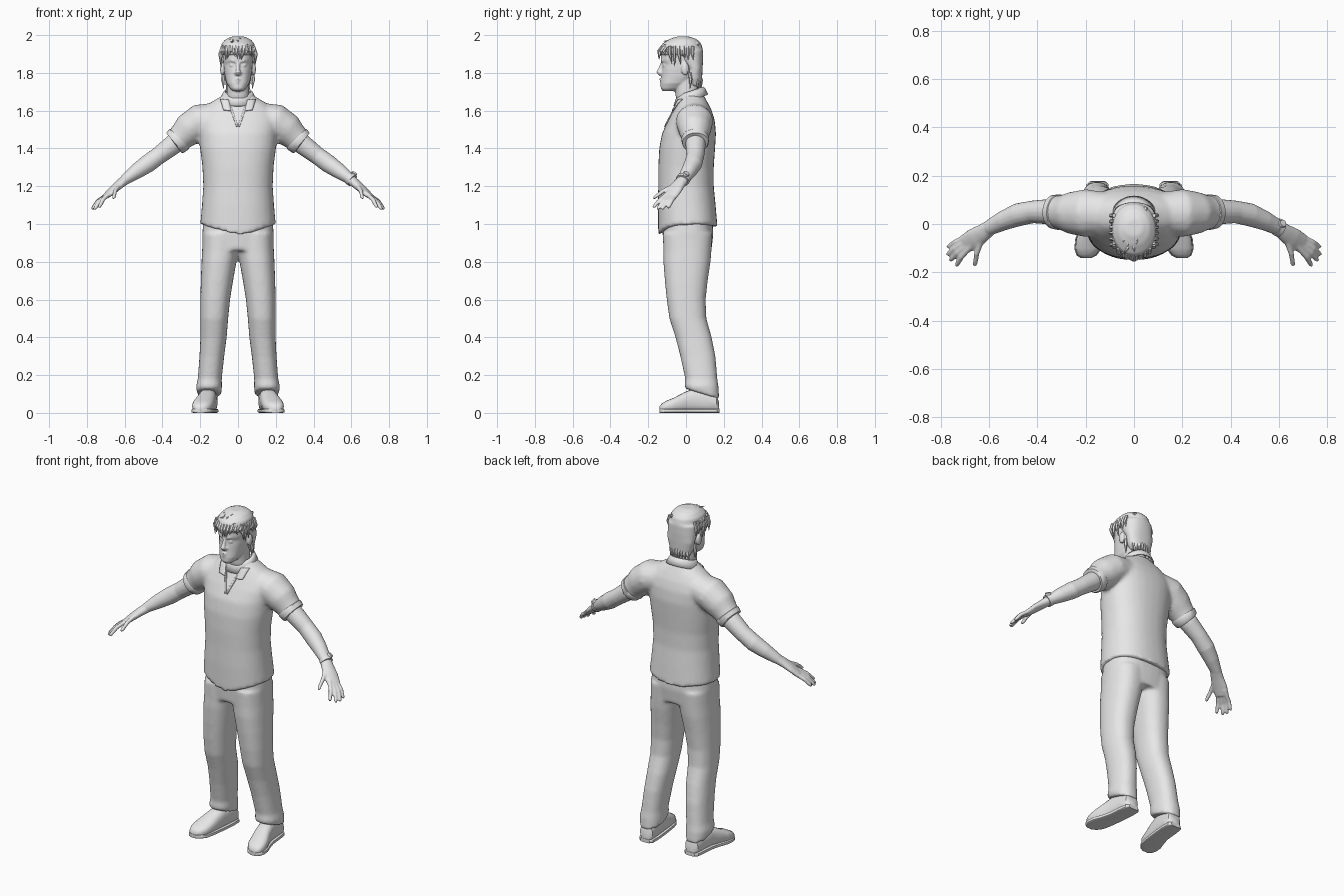
import bpy, bmesh, math, random
from mathutils import Vector
from mathutils.bvhtree import BVHTree

random.seed(4)
cube = bpy.data.objects.get("Cube")
if cube:
    bpy.data.objects.remove(cube, do_unlink=True)

grey = bpy.data.materials.new("plain_grey")
grey.use_nodes = True
grey.diffuse_color = (0.8, 0.8, 0.8, 1)
grey.node_tree.nodes["Principled BSDF"].inputs["Base Color"].default_value = (0.8, 0.8, 0.8, 1)


def oval(center, u, v, power=2.0, n=24):
    """Closed superellipse of points around a centre."""
    pts = []
    for i in range(n):
        c, s = math.cos(math.tau * i / n), math.sin(math.tau * i / n)
        c = math.copysign(abs(c) ** (2 / power), c)
        s = math.copysign(abs(s) ** (2 / power), s)
        pts.append(center + u * c + v * s)
    return pts


def loft(bm, rings, caps=True):
    rows = [[bm.verts.new(p) for p in ring] for ring in rings]
    n = len(rows[0])
    faces = [bm.faces.new((a[i], a[(i + 1) % n], b[(i + 1) % n], b[i]))
             for a, b in zip(rows, rows[1:]) for i in range(n)]
    if caps:
        faces += [bm.faces.new(rows[0]), bm.faces.new(rows[-1])]
    bmesh.ops.recalc_face_normals(bm, faces=faces)


def stack(bm, levels, cx=0, power=2.3, hem=None):
    """Horizontal sections: height, front y, back y, half width (and own x)."""
    rings = []
    for z, front, back, hx, *own in levels:
        c = Vector((own[0] if own else cx, (front + back) / 2, z))
        rings.append(oval(c, Vector((hx, 0, 0)), Vector((0, (back - front) / 2, 0)), power, 32))
    if hem:
        for p in rings[0]:
            p.z = hem(p)
    loft(bm, rings)


def tube(bm, path, wide=(0, 1, 0), axis=None, power=2.0, n=16):
    """Sections along a path of x, y, z, radius, second radius."""
    pts = [Vector(p[:3]) for p in path]
    rings = []
    for i, p in enumerate(path):
        t = Vector(axis) if axis else pts[min(i + 1, len(pts) - 1)] - pts[max(i - 1, 0)]
        t.normalize()
        u = Vector(wide)
        u = (u - t * u.dot(t)).normalized()
        rings.append(oval(pts[i], u * p[3], t.cross(u) * p[-1], power, n))
    loft(bm, rings)


def blob(bm, center, size):
    new = bmesh.ops.create_uvsphere(bm, u_segments=16, v_segments=10, radius=1)["verts"]
    for v in new:
        v.co = Vector(center) + Vector(a * b for a, b in zip(v.co, size))


def finish(name, bm, voxel=0, smooth=0, thick=0):
    mesh = bpy.data.meshes.new(name)
    bm.to_mesh(mesh)
    bm.free()
    mesh.materials.append(grey)
    obj = bpy.data.objects.new(name, mesh)
    bpy.context.collection.objects.link(obj)
    bpy.ops.object.select_all(action="DESELECT")
    obj.select_set(True)
    bpy.context.view_layer.objects.active = obj
    bpy.ops.object.shade_smooth_by_angle(angle=math.radians(40))
    if thick:
        obj.modifiers.new("Thickness", "SOLIDIFY").thickness = thick
    if voxel:
        fuse = obj.modifiers.new("Fuse", "REMESH")
        fuse.mode, fuse.voxel_size, fuse.use_smooth_shade = "VOXEL", voxel, True
        soft = obj.modifiers.new("Soften", "SMOOTH")
        soft.factor, soft.iterations = 0.5, smooth
    return obj


def flip(s, path):
    return [(s * p[0], *p[1:]) for p in path]


# Shirt body and sleeves, fused
bm = bmesh.new()
stack(bm, [(1.0, -.147, .167, .2), (1.1, -.149, .157, .191), (1.2, -.147, .147, .184),
           (1.3, -.147, .147, .188), (1.4, -.142, .154, .201), (1.48, -.127, .159, .207),
           (1.55, -.094, .152, .217), (1.6, -.067, .137, .192), (1.64, -.047, .117, .15),
           (1.67, -.037, .1, .1), (1.69, -.03, .09, .07)],
      hem=lambda p: 1.0 - (.07 if p.y < 0 else .02) * (1 - abs(p.x) / .2))
for s in (-1, 1):
    tube(bm, flip(s, [(.1, .045, 1.565, .085, .08), (.2, .045, 1.545, .1, .092),
                      (.26, .046, 1.5, .088), (.295, .048, 1.465, .074), (.33, .05, 1.433, .067)]))
shirt = finish("shirt", bm, .011, 6)

# Raised sleeve cuffs
for s, side in ((-1, "right"), (1, "left")):
    bm = bmesh.new()
    tube(bm, flip(s, [(.308, .049, 1.453, .071), (.312, .049, 1.449, .074),
                      (.333, .05, 1.43, .07), (.337, .05, 1.427, .064)]), n=24)
    finish(side + "_sleeve_cuff", bm)

# Collar band, then flaps and neck opening laid on the shirt front
bm = bmesh.new()
rings = []
for z, r in ((1.655, .097), (1.69, .082), (1.705, .07)):
    ring = oval(Vector((0, .025, z)), Vector((r, 0, 0)), Vector((0, r * .95, 0)), n=32)
    for p in ring:
        p.z += .33 * (p.y - .025)
    rings.append(ring)
loft(bm, rings, caps=False)
finish("collar_band", bm, thick=.007)

tree = BVHTree.FromObject(shirt, bpy.context.evaluated_depsgraph_get())


def plate(name, corners, lift=.006, steps=8):
    """Four x, z corners laid as a thin sheet over the shirt front."""
    a, b, c, d = (Vector(p) for p in corners)
    bm = bmesh.new()
    grid = []
    for i in range(steps + 1):
        left, right = a.lerp(d, i / steps), b.lerp(c, i / steps)
        row = []
        for j in range(4):
            x, z = left.lerp(right, j / 3)
            hit = tree.ray_cast(Vector((x, -1, z)), Vector((0, 1, 0)))[0]
            row.append(bm.verts.new((x, (hit.y if hit else -.03) - lift, z)))
        grid.append(row)
    for p, q in zip(grid, grid[1:]):
        for j in range(3):
            bm.faces.new((p[j], p[j + 1], q[j + 1], q[j]))
    bmesh.ops.recalc_face_normals(bm, faces=bm.faces)
    finish(name, bm, thick=.006)


for s, side in ((-1, "right"), (1, "left")):
    plate(side + "_collar_flap", flip(s, [(.05, 1.658), (.095, 1.662), (.078, 1.605), (.036, 1.6)]), .01)
    plate(side + "_neck_edge", flip(s, [(.045, 1.65), (.056, 1.65), (.008, 1.515), (0, 1.52)]))

# Trousers
bm = bmesh.new()
stack(bm, [(.86, -.118, .135, .188), (.95, -.124, .145, .189), (1.03, -.122, .14, .183)], power=2.5)
for s in (-1, 1):
    levels = [(.1, .0, .176, .088, .217), (.14, -.008, .172, .085, .222), (.18, -.004, .166, .086, .213),
              (.3, -.03, .156, .073, .204), (.4, -.056, .136, .06, .199), (.5, -.088, .108, .052, .199),
              (.6, -.102, .104, .042, .199), (.7, -.112, .115, .026, .197), (.8, -.12, .13, .008, .193),
              (.86, -.12, .135, -.006, .19), (.95, -.122, .14, -.01, .187)]
    stack(bm, [(z, f, b, (o - i) / 2, s * (o + i) / 2) for z, f, b, i, o in levels],
          hem=lambda p: .1 - .3 * (p.y - .09))
finish("trousers", bm, .01, 5)

# Shoes with flat soles
for s, side in ((-1, "right"), (1, "left")):
    shape = [(.15, .176, .05, .026), (.151, .162, .09, .042), (.154, .11, .12, .046), (.16, .04, .125, .046),
             (.17, -.01, .105, .05), (.183, -.06, .078, .056), (.19, -.1, .062, .053),
             (.196, -.128, .046, .038), (.199, -.14, .03, .018)]
    bm = bmesh.new()
    tube(bm, [(s * x, y, h / 2 + .004, w, h / 2) for x, y, h, w in shape], (1, 0, 0), (0, -1, 0), 2.6, 20)
    finish(side + "_shoe", bm)
    bm = bmesh.new()
    tube(bm, [(s * x, y * 1.01, .011, w + .004, .011) for x, y, h, w in shape], (1, 0, 0), (0, -1, 0), 6, 20)
    finish(side + "_sole", bm)

# Arms with palm and fingers, fused
fingers = [((.68, -.1, 1.158), (.737, -.174, 1.088)), ((.69, -.088, 1.152), (.762, -.152, 1.078)),
           ((.698, -.074, 1.148), (.774, -.128, 1.078)), ((.7, -.056, 1.147), (.772, -.096, 1.085)),
           ((.63, -.07, 1.2), (.66, -.174, 1.136))]
for s, side in ((-1, "right"), (1, "left")):
    bm = bmesh.new()
    tube(bm, flip(s, [(.27, .046, 1.48, .055), (.35, .051, 1.415, .053), (.42, .05, 1.362, .047),
                      (.48, .038, 1.318, .048), (.54, .014, 1.277, .041), (.6, -.016, 1.234, .032, .028)]))
    tube(bm, flip(s, [(.59, -.01, 1.24, .031, .028), (.625, -.037, 1.212, .037, .024),
                      (.66, -.06, 1.182, .044, .02), (.698, -.082, 1.147, .04, .014)]), (-.5 * s, -.85, .1))
    for base, tip in fingers:
        a, b = Vector(base), Vector(tip)
        mid = a.lerp(b, .5) + Vector((.006, 0, .006))
        start = a.lerp(b, -.25)
        tube(bm, flip(s, [(*start, .012), (*mid, .0115), (*a.lerp(b, .9), .01), (*b, .006)]), (.6, -.5, .6), n=10)
    finish(side + "_arm", bm, .0055, 3)

# Watch on the left wrist
bm = bmesh.new()
tube(bm, [(.59, -.011, 1.242, .037, .034), (.606, -.019, 1.23, .037, .034)], n=24)
tube(bm, [(.612, .0, 1.262, .017), (.618, .004, 1.27, .015)], n=12)
finish("watch", bm)

# Head, neck and face, fused
bm = bmesh.new()
stack(bm, [(1.6, -.035, .09, .068), (1.68, -.055, .07, .06), (1.79, -.065, .062, .058)])
stack(bm, [(1.703, -.122, -.06, .026), (1.717, -.134, -.02, .043), (1.745, -.134, .02, .06),
           (1.78, -.13, .06, .069), (1.82, -.127, .07, .075), (1.845, -.124, .075, .077),
           (1.87, -.134, .078, .079), (1.91, -.132, .08, .08), (1.95, -.11, .07, .07), (1.98, -.06, .04, .04)])
tube(bm, [(0, -.122, 1.86, .009), (0, -.135, 1.825, .01), (0, -.144, 1.806, .014), (0, -.13, 1.793, .014)], (1, 0, 0))
tube(bm, [(-.028, -.118, 1.762, .004), (0, -.134, 1.766, .008), (.028, -.118, 1.762, .004)], (0, 0, 1))
tube(bm, [(-.022, -.12, 1.752, .004), (0, -.133, 1.752, .007), (.022, -.12, 1.752, .004)], (0, 0, 1))
for s in (-1, 1):
    blob(bm, (s * .029, -.113, 1.84), (.016, .012, .009))
    blob(bm, (s * .012, -.131, 1.8), (.009, .009, .007))
    blob(bm, (s * .083, -.005, 1.82), (.012, .02, .034))
    tube(bm, flip(s, [(.01, -.126, 1.86, .007), (.03, -.124, 1.866, .008), (.058, -.095, 1.86, .006)]), (0, 0, 1))
finish("head", bm, .005, 2)

# Hair cap and back, with tapered locks
bm = bmesh.new()
stack(bm, [(1.893, -.136, .088, .086), (1.92, -.142, .09, .093), (1.955, -.125, .081, .087),
           (1.978, -.088, .058, .066), (1.992, -.05, .02, .035)], power=2.1)
stack(bm, [(1.73, .025, .078, .056), (1.77, .0, .085, .074), (1.82, .005, .088, .084),
           (1.87, -.035, .09, .089), (1.92, -.06, .09, .09)])
finish("hair", bm, .007, 3)


def front_y(x, grow=0):
    return -.028 - (.112 + grow) * math.sqrt(max(0, 1 - (x / .098) ** 2))


def jitter(k):
    return random.uniform(-k, k)


bm = bmesh.new()
locks = []
for i in range(10):
    x = -.081 + .018 * i
    tip = x + jitter(.014)
    locks.append(((x, front_y(x) + .014, 1.94), (x, front_y(x) - .004, 1.915),
                  (tip, front_y(tip, .004), 1.88 + jitter(.013))))
for s in (-1, 1):
    for i in range(6):
        y = -.085 + .024 * i
        drop = 1.84 if i < 3 else 1.87
        locks.append(((s * .082, y, 1.94), (s * .094, y, 1.9), (s * .09, y + jitter(.012), drop + jitter(.015))))
    locks.append(((s * .075, .02, 1.8), (s * .08, .025, 1.765), (s * .076, .02, 1.715)))
for i in range(8):
    x = -.056 + .016 * i
    y = .075 - 6 * x * x
    locks.append(((x, y - .005, 1.8), (x, y + .006, 1.76), (x * 1.1, y + .004, 1.71 + jitter(.012))))
for i in range(16):
    x, y = jitter(.06), random.uniform(-.09, .045)
    z = 1.99 - 6 * x * x - 4 * (y + .02) ** 2
    locks.append(((x, y + .03, z - .014), (x, y, z - .004), (x + jitter(.02), y - .03, z - .004)))
for a, b, c in locks:
    tube(bm, [(*a, .009), (*b, .011, .009), (*c, .001)], (1, .3, 0), n=6)
finish("hair_locks", bm)
